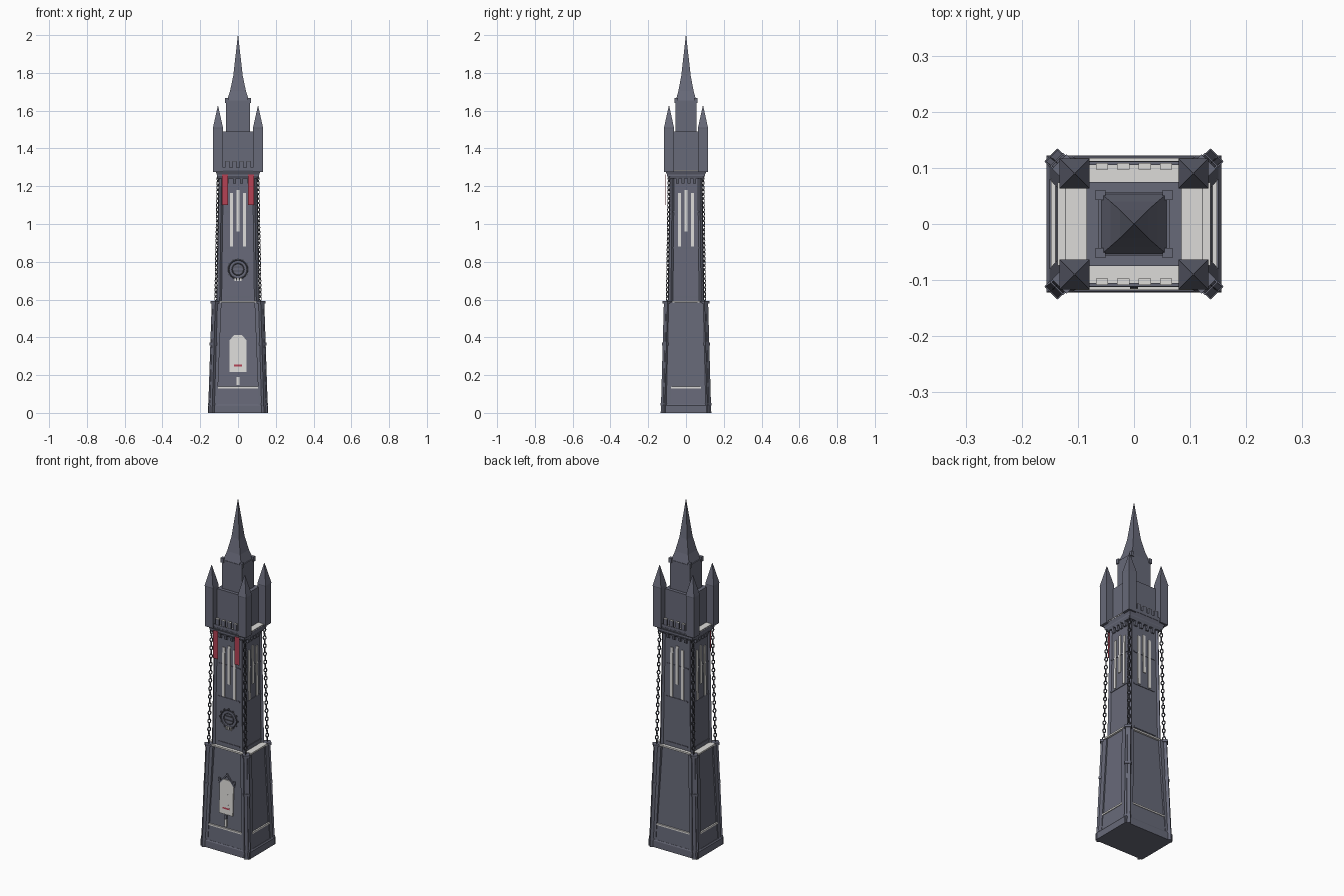
import bpy
import bmesh
from math import cos, sin, pi
from mathutils import Matrix, Vector

if "Cube" in bpy.data.objects:
    bpy.data.objects.remove(bpy.data.objects["Cube"], do_unlink=True)


def material(name, rgb):
    m = bpy.data.materials.new(name)
    m.use_nodes = True
    m.diffuse_color = (*rgb, 1)
    m.node_tree.nodes["Principled BSDF"].inputs["Base Color"].default_value = (*rgb, 1)
    return m


STONE = material("blue grey stone", (0.137, 0.143, 0.19))
BONE = material("pale stone", (0.72, 0.71, 0.69))
RED = material("banner red", (0.46, 0.055, 0.09))
IRON = material("dark iron", (0.085, 0.088, 0.11))


def finish(name, bm, mat):
    bmesh.ops.recalc_face_normals(bm, faces=bm.faces[:])
    me = bpy.data.meshes.new(name)
    bm.to_mesh(me)
    bm.free()
    me.materials.append(mat)
    ob = bpy.data.objects.new(name, me)
    bpy.context.collection.objects.link(ob)


def add_loft(bm, rings, diamond=False):
    """Stack four-sided rings given as (cx, cy, hx, hy, z)."""
    shape = [(1, 0), (0, 1), (-1, 0), (0, -1)] if diamond else [(1, 1), (-1, 1), (-1, -1), (1, -1)]
    loops = [[bm.verts.new((cx + a * hx, cy + b * hy, z)) for a, b in shape]
             for cx, cy, hx, hy, z in rings]
    for lo, hi in zip(loops, loops[1:]):
        for i in range(4):
            j = (i + 1) % 4
            bm.faces.new((lo[i], lo[j], hi[j], hi[i]))
    bm.faces.new(loops[0][::-1])
    bm.faces.new(loops[-1])


def tower(name, rings):
    """Centred stack of (hx, hy, z)."""
    bm = bmesh.new()
    add_loft(bm, [(0, 0, *r) for r in rings])
    finish(name, bm, STONE)


def corners(name, rings, diamond=False):
    """Repeat a stack of (cx, cy, half, z) at all four corners."""
    bm = bmesh.new()
    for sx in (-1, 1):
        for sy in (-1, 1):
            add_loft(bm, [(sx * cx, sy * cy, h, h, z) for cx, cy, h, z in rings], diamond)
    finish(name, bm, STONE)


def wall_box(bm, side, u, half, d0, d1, z0, z1, depth):
    """Box against a wall; d0 and d1 are its distances at bottom and top."""
    s = -1 if side in ("front", "right") else 1
    rings = []
    for d, z in ((d0, z0), (d1, z1)):
        if side in ("front", "back"):
            rings.append((u, s * d, half, depth, z))
        else:
            rings.append((s * d, u, depth, half, z))
    add_loft(bm, rings)


def slope(z, z0, d0, z1, d1):
    return d0 + (d1 - d0) * (z - z0) / (z1 - z0)


def low_y(z):
    return slope(z, 0.04, 0.113, 0.6, 0.09)


def low_x(z):
    return slope(z, 0.04, 0.143, 0.6, 0.125)


def mid_y(z):
    return slope(z, 0.6, 0.084, 1.25, 0.077)


def mid_x(z):
    return slope(z, 0.6, 0.1, 1.25, 0.092)


SIDES = {"front": (low_y, mid_y), "back": (low_y, mid_y),
         "left": (low_x, mid_x), "right": (low_x, mid_x)}

# Lower stage
tower("plinth", [(0.156, 0.122, 0), (0.156, 0.122, 0.038), (0.151, 0.119, 0.045)])
tower("lower_wall", [(0.143, 0.113, 0.04), (0.125, 0.09, 0.59)])
tower("base_band", [(0.148, 0.118, 0.04), (0.144, 0.114, 0.13)])
corners("lower_posts", [(0.13, 0.1, 0.0205, 0.04), (0.11, 0.083, 0.0225, 0.585)])
corners("corner_buttresses", [(0.137, 0.112, 0.022, 0), (0.136, 0.111, 0.021, 0.05),
                              (0.12, 0.098, 0.019, 0.59)], True)
for z, half in ((0.045, 0.0235), (0.365, 0.0235), (0.585, 0.026)):
    cx, cy = slope(z, 0, 0.137, 0.59, 0.12), slope(z, 0, 0.112, 0.59, 0.098)
    corners("buttress_collars", [(cx, cy, half, z - 0.007), (cx, cy, half, z + 0.007)], True)

# Pale ledges on the lower stage
trim = bmesh.new()
for side, (low, mid) in SIDES.items():
    w = 0.108 if side in ("front", "back") else 0.08
    wall_box(trim, side, 0, w, low(0.13), low(0.13), 0.13, 0.139, 0.008)
    wall_box(trim, side, 0, w - 0.006, low(0.59) - 0.013, low(0.59) - 0.013, 0.584, 0.593, 0.024)
finish("pale_ledges", trim, BONE)

# Middle stage
tower("middle_wall", [(0.1, 0.084, 0.585), (0.092, 0.077, 1.25)])
corners("middle_posts", [(0.097, 0.08, 0.014, 0.585), (0.088, 0.073, 0.014, 1.25)], True)
bands = bmesh.new()
for side, (low, mid) in SIDES.items():
    for z in (0.61, 0.87, 1.06):
        wall_box(bands, side, 0, 0.07, mid(z), mid(z), z, z + 0.008, 0.003)
finish("wall_bands", bands, STONE)

# Tall lancet windows
lancets = bmesh.new()
for side, (low, mid) in SIDES.items():
    for u, z0, z1 in ((-0.035, 0.88, 1.165), (0, 0.96, 1.18), (0.035, 0.88, 1.165)):
        wall_box(lancets, side, u, 0.008, mid(z0), mid(z1), z0, z1, 0.0045)
finish("lancet_windows", lancets, BONE)

# Crown: corbels, ledge, parapet teeth, turrets
tower("crown_ledge", [(0.106, 0.092, 1.24), (0.112, 0.1, 1.255), (0.112, 0.1, 1.262),
                      (0.122, 0.112, 1.285)])
corbels, teeth, walk, caps = (bmesh.new() for _ in range(4))
for side, (low, mid) in SIDES.items():
    face = side in ("front", "back")
    for i in range(4):
        u = (i - 1.5) * (0.038 if face else 0.03)
        wall_box(corbels, side, u, 0.008, mid(1.25), mid(1.25) + 0.008, 1.215, 1.245, 0.009)
        if face:
            wall_box(teeth, side, u, 0.011, 0.103, 0.103, 1.28, 1.332, 0.006)
            wall_box(caps, side, u, 0.011, 0.103, 0.103, 1.332, 1.334, 0.006)
    if face:
        wall_box(teeth, side, 0, 0.08, 0.108, 0.108, 1.28, 1.3, 0.003)
        wall_box(walk, side, 0, 0.08, 0.09, 0.09, 1.28, 1.2865, 0.015)
    else:
        wall_box(walk, side, 0, 0.064, 0.102, 0.102, 1.28, 1.2865, 0.019)
finish("corbels", corbels, STONE)
finish("parapet", teeth, STONE)
finish("parapet_caps", caps, BONE)
finish("crown_walkway", walk, BONE)
tower("crown_block", [(0.085, 0.075, 1.28), (0.085, 0.075, 1.49)])
corners("turrets", [(0.106, 0.09, 0.0255, 1.275), (0.106, 0.09, 0.0255, 1.505),
                    (0.106, 0.09, 0.0265, 1.51), (0.106, 0.09, 0.001, 1.625)])

# Belfry and spire
tower("belfry", [(0.064, 0.056, 1.48), (0.064, 0.056, 1.655)])
corners("belfry_corners", [(0.06, 0.052, 0.009, 1.64), (0.06, 0.052, 0.009, 1.667)])
tower("spire", [(0.06, 0.055, 1.65), (0.042, 0.04, 1.705), (0.025, 0.025, 1.785), (0.0008, 0.0008, 2.0)])


def add_torus(bm, mat, radius, tube, stretch=1.0, seg=10, sides=4):
    grid = []
    for i in range(seg):
        a = 2 * pi * i / seg
        grid.append([bm.verts.new(mat @ Vector((
            (radius + tube * cos(2 * pi * j / sides)) * cos(a),
            tube * sin(2 * pi * j / sides),
            (radius + tube * cos(2 * pi * j / sides)) * sin(a) * stretch))) for j in range(sides)])
    for i in range(seg):
        for j in range(sides):
            n, k = (i + 1) % seg, (j + 1) % sides
            bm.faces.new((grid[i][j], grid[n][j], grid[n][k], grid[i][k]))


# Corner chains
LINKS = 28
chains = bmesh.new()
for sx in (-1, 1):
    for sy in (-1, 1):
        for i in range(LINKS):
            p = Vector((0.106, 0.09, 1.24)).lerp(Vector((0.118, 0.099, 0.605)), i / (LINKS - 1))
            turn = Matrix.Rotation(pi / 4 + (i % 2) * pi / 2, 4, "Z")
            add_torus(chains, Matrix.Translation((sx * p.x, sy * p.y, p.z)) @ turn, 0.0075, 0.003, 1.5)
finish("corner_chains", chains, IRON)

# Front wheel ornament with studs and bars
wheel = bmesh.new()
centre = Matrix.Translation((0, -mid_y(0.76) - 0.002, 0.76))
add_torus(wheel, centre, 0.05, 0.0035, seg=24)
add_torus(wheel, centre, 0.031, 0.0025, seg=20)
for i in range(12):
    turn = centre @ Matrix.Rotation(2 * pi * i / 12, 4, "Y")
    bmesh.ops.create_cube(wheel, size=1, matrix=turn @ Matrix.Translation((0, 0, 0.055))
                          @ Matrix.Diagonal((0.008, 0.008, 0.009, 1)))
for half, z in ((0.03, 0.77), (0.025, 0.748)):
    wall_box(wheel, "front", 0, half, mid_y(z), mid_y(z), z, z + 0.005, 0.004)
finish("wheel_ornament", wheel, IRON)
pendants = bmesh.new()
for u in (-0.014, 0, 0.014):
    wall_box(pendants, "front", u, 0.004, mid_y(0.7), mid_y(0.7), 0.697, 0.715, 0.006)
finish("wheel_pendants", pendants, BONE)


def front_plate(name, outline, lift, mat):
    """Flat plate that follows the sloped lower front wall."""
    bm = bmesh.new()
    rings = [[bm.verts.new((x, -low_y(z) - d, z)) for x, z in outline] for d in (-0.002, lift)]
    bm.faces.new(rings[0])
    bm.faces.new(rings[1][::-1])
    for i in range(len(outline)):
        j = (i + 1) % len(outline)
        bm.faces.new((rings[0][i], rings[0][j], rings[1][j], rings[1][i]))
    finish(name, bm, mat)


def rect(x, z, w, h):
    return [(x - w, z - h), (x + w, z - h), (x + w, z + h), (x - w, z + h)]


# Door with gable, slot, studs and lock
front_plate("door_panel", [(-0.044, 0.217), (0.044, 0.217), (0.044, 0.385), (0.025, 0.413),
                           (-0.025, 0.413), (-0.044, 0.385)], 0.006, BONE)
for s in (-1, 1):
    front_plate("door_gable", [(s * 0.052, 0.385), (s * 0.044, 0.385), (0, 0.437), (0, 0.45)], 0.0075, STONE)
    front_plate("gable_foot", rect(s * 0.047, 0.405, 0.006, 0.01), 0.0075, STONE)
    for z in (0.275, 0.33):
        front_plate("door_stud", rect(s * 0.012, z, 0.0025, 0.0025), 0.0066, BONE)
front_plate("door_slot", rect(0, 0.251, 0.022, 0.0045), 0.0064, RED)
front_plate("lock_plate", rect(0, 0.203, 0.007, 0.012), 0.0075, STONE)
front_plate("lock_tag", rect(0, 0.168, 0.007, 0.021), 0.0075, BONE)

# Hanging banners
banners = bmesh.new()
for s in (-1, 1):
    wall_box(banners, "front", s * 0.069, 0.015, 0.1065, 0.1065, 1.1, 1.262, 0.0008)
finish("banners", banners, RED)
